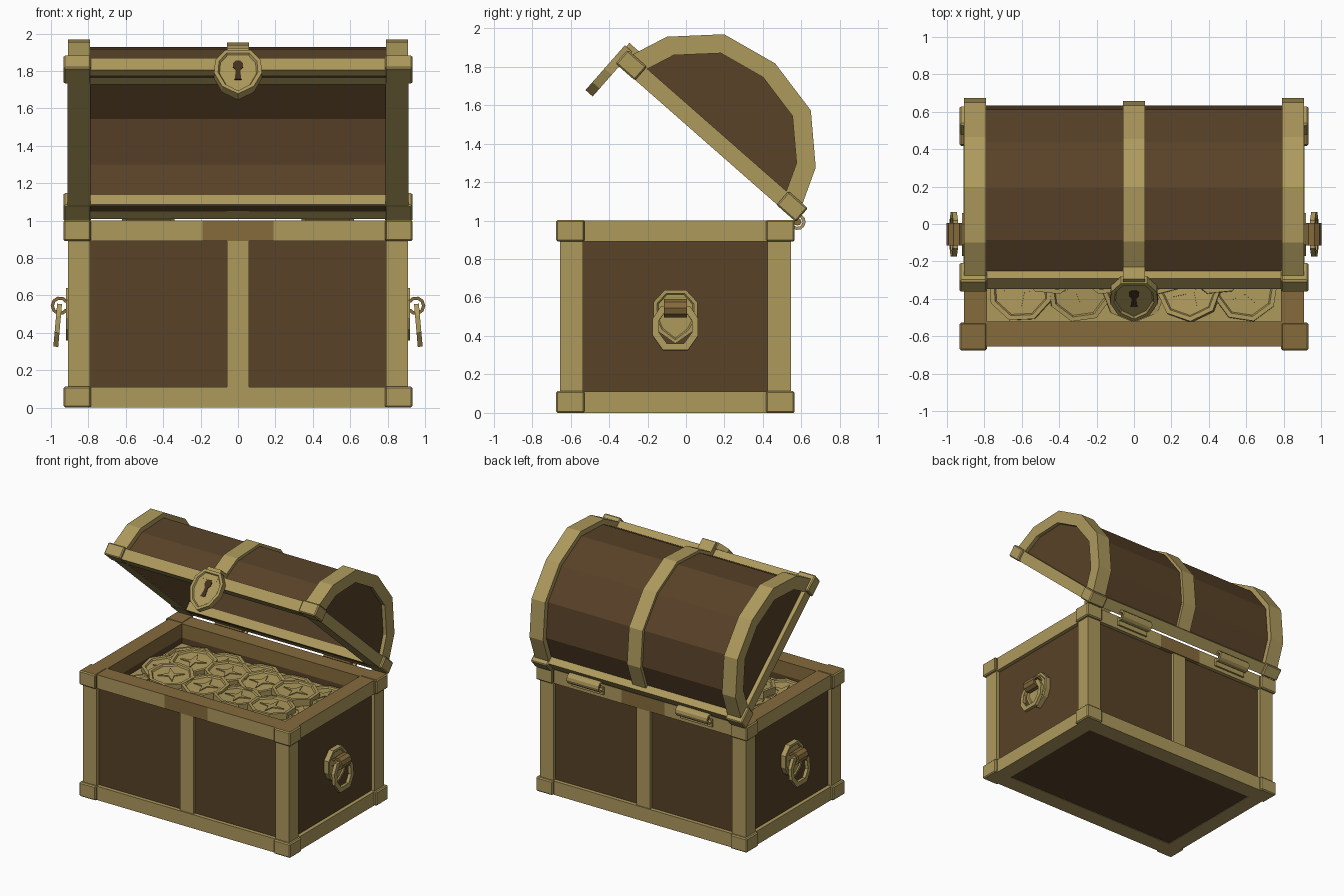
import bpy, bmesh, math, random
from mathutils import Matrix, Vector

if "Cube" in bpy.data.objects:
    bpy.data.objects.remove(bpy.data.objects["Cube"])

random.seed(4)


def material(name, rgb):
    m = bpy.data.materials.new(name)
    m.diffuse_color = (*rgb, 1)
    m.use_nodes = True
    m.node_tree.nodes["Principled BSDF"].inputs["Base Color"].default_value = m.diffuse_color
    return m


WOOD = material("dark wood", (0.098, 0.054, 0.021))
GOLD = material("old gold", (0.42, 0.32, 0.108))
DULL = material("tarnished gold", (0.235, 0.145, 0.045))
HOLE = material("keyhole brown", (0.06, 0.03, 0.012))
YC = -0.055                       # centre of the box in y
ID = Matrix.Identity(4)
# opened lid: hinge line at the back edge of the box
LID = (Matrix.Translation((0, 0.573, 0.995)) @ Matrix.Rotation(math.radians(-41.3), 4, 'X')
       @ Matrix.Translation((0, -0.624, 0)))


def finish(name, bm, mat, matrix=ID):
    bmesh.ops.recalc_face_normals(bm, faces=bm.faces)
    me = bpy.data.meshes.new(name)
    bm.to_mesh(me)
    bm.free()
    me.materials.append(mat)
    ob = bpy.data.objects.new(name, me)
    ob.matrix_world = matrix
    bpy.context.collection.objects.link(ob)
    return ob


def prism(name, pts, a, b, mat, axis='X', matrix=ID, inset=None):
    """Extrude a 2D outline from a to b; optionally sink the b cap."""
    bm = bmesh.new()
    place = {'X': lambda t, p, q: (t, p, q), 'Y': lambda t, p, q: (p, t, q),
             'Z': lambda t, p, q: (p, q, t)}[axis]
    va = [bm.verts.new(place(a, *p)) for p in pts]
    vb = [bm.verts.new(place(b, *p)) for p in pts]
    bm.faces.new(va)
    cap = bm.faces.new(vb)
    for i in range(len(pts)):
        j = (i + 1) % len(pts)
        bm.faces.new((va[i], va[j], vb[j], vb[i]))
    if inset:
        bmesh.ops.recalc_face_normals(bm, faces=bm.faces)
        bmesh.ops.inset_individual(bm, faces=[cap], thickness=inset[0])
        bmesh.ops.inset_individual(bm, faces=[cap], thickness=0.008, depth=-inset[1])
    return finish(name, bm, mat, matrix)


def box(name, x, y, z, mat, matrix=ID, bevel=0):
    x, y = sorted(x), sorted(y)
    ob = prism(name, [(x[0], y[0]), (x[1], y[0]), (x[1], y[1]), (x[0], y[1])],
               z[0], z[1], mat, 'Z', matrix)
    if bevel:
        m = ob.modifiers.new("bevel", 'BEVEL')
        m.width, m.segments = bevel, 1
    return ob


def dull_top(ob):
    """Tarnish the upward rim faces and those facing into the box."""
    ob.data.materials.append(DULL)
    for p in ob.data.polygons:
        c = p.center - Vector((0, YC, 0))
        if p.normal.z > 0.9 or (p.normal.x * c.x + p.normal.y * c.y) < -0.1:
            p.material_index = 1


# --- box walls and floor
for s in (-1, 1):
    box("side_wall", (s * 0.79, s * 0.88), (YC - 0.57, YC + 0.57), (0.02, 0.97), WOOD)
    box("long_wall", (-0.88, 0.88), (YC + s * 0.475, YC + s * 0.57), (0.02, 0.97), WOOD)
box("floor", (-0.8, 0.8), (YC - 0.5, YC + 0.5), (0.004, 0.08), WOOD)

# --- metal frame of the box
for z0, z1 in ((0, 0.11), (0.89, 1.0)):
    for s in (-1, 1):
        rails = [box("side_rail", (s * 0.785, s * 0.91), (YC - 0.6, YC + 0.6), (z0, z1), GOLD)]
        for x0, x1 in ((-0.8, -0.19), (-0.19, 0.19), (0.19, 0.8)):
            mat = DULL if z0 > 0.5 and x1 == 0.19 else GOLD
            rails.append(box("long_rail", (x0, x1), (YC + s * 0.467, YC + s * 0.6), (z0, z1), mat))
        for t in (-1, 1):
            rails.append(box("corner_block", (s * 0.786, s * 0.932), (YC + t * 0.472, YC + t * 0.62),
                             (z0, z1 + 0.003), GOLD, bevel=0.008))
        if z0 > 0.5:
            for r in rails:
                dull_top(r)
for s in (-1, 1):
    for t in (-1, 1):
        box("corner_post", (s * 0.79, s * 0.91), (YC + t * 0.48, YC + t * 0.6), (0.1, 0.9), GOLD)
    box("centre_strap", (-0.06, 0.06), (YC + s * 0.56, YC + s * 0.592), (0.1, 0.9), GOLD)

# --- arched lid, modelled closed and then tilted open
HALF = [(0.6, 0.0), (0.592, 0.08), (0.515, 0.278), (0.3, 0.484)]
ARC = HALF + [(0, 0.545)] + [(-y, z) for y, z in reversed(HALF)]


def scaled(k):
    return [(y * k, z * k) for y, z in ARC]


def arch(name, k_out, k_in, x0, x1, mat):
    prism(name, scaled(k_out) + scaled(k_in)[::-1], x0, x1, mat, 'X', LID)


arch("lid_planks", 0.93, 0.82, -0.8, 0.8, WOOD)
arch("lid_centre_band", 0.97, 0.9, -0.06, 0.06, GOLD)
for s in (-1, 1):
    arch("lid_end_band", 1.0, 0.825, s * 0.79, s * 0.91, GOLD)
    prism("lid_end_panel", scaled(0.85), s * 0.788, s * 0.88, WOOD, 'X',
          LID @ Matrix.Translation((0, 0, 0.004)))
    box("lid_side_rail", (s * 0.79, s * 0.912), (-0.6, 0.6), (0, 0.085), GOLD, LID)
    box("lid_long_rail", (-0.8, 0.8), (s * 0.485, s * 0.603), (0, 0.085), GOLD, LID)
    for t in (-1, 1):
        box("lid_corner_block", (s * 0.786, s * 0.932), (t * 0.49, t * 0.624), (-0.003, 0.092),
            GOLD, LID, bevel=0.008)


def mirrored(half):
    return half + [(-p, q) for p, q in reversed(half) if p]


# --- lock shield with keyhole, on the lid front
shield = mirrored([(0, -0.21), (0.085, -0.155), (0.128, -0.06), (0.122, 0.03), (0.07, 0.1)])
prism("lock_shield", shield, -0.6, -0.65, GOLD, 'Y', LID, inset=(0.022, 0.012))
box("lock_strap", (-0.06, 0.06), (-0.64, -0.55), (0.03, 0.125), GOLD, LID)
keyhole = mirrored([(0.018, -0.1), (0.013, -0.05), (0.013, -0.03), (0.027, -0.012),
                    (0.027, 0.015), (0.012, 0.032)])
prism("keyhole", keyhole, -0.635, -0.643, HOLE, 'Y', LID)


def curl(p, q, r_out, r_in, a0, a1, n=8):
    """Open ring profile, like a rolled strip."""
    ang = [math.radians(a0 + (a1 - a0) * i / n) for i in range(n + 1)]
    return ([(p + r_out * math.cos(a), q + r_out * math.sin(a)) for a in ang]
            + [(p + r_in * math.cos(a), q + r_in * math.sin(a)) for a in reversed(ang)])


# --- hinges at the back
for s in (-1, 1):
    prism("hinge_barrel", curl(0.58, 0.993, 0.042, 0.026, -130, 120),
          s * 0.34, s * 0.62, GOLD)
    prism("hinge_pin", curl(0.58, 0.993, 0.02, 0.0, 0, 315, 7)[:8], s * 0.36, s * 0.6, DULL)
    box("hinge_leaf", (s * 0.34, s * 0.62), (0.535, 0.56), (0.92, 0.98), GOLD)

# --- side handles: backplate, rolled bracket and hanging pull
plate = mirrored([(0, 0.36), (0.085, 0.42), (0.115, 0.48), (0.115, 0.575), (0.055, 0.64)])
pull_out = [(0.075, 0.555), (0.118, 0.49), (0.118, 0.4), (0.065, 0.325)]
pull_in = [(0.05, 0.53), (0.085, 0.48), (0.085, 0.415), (0.045, 0.36)]


def shift(pts):
    return [(p + YC, q) for p, q in pts]


for s in (-1, 1):
    prism("handle_plate", shift(plate), s * 0.875, s * 0.92, GOLD, inset=(0.02, 0.008))
    start = 0 if s > 0 else 180
    prism("handle_bracket", curl(s * 0.952, 0.545, 0.05, 0.032, start - 150, start + 150),
          YC - 0.06, YC + 0.06, DULL, 'Y')
    u = mirrored(pull_out) + mirrored(pull_in)[::-1]
    tilt = (Matrix.Translation((s * 0.955, 0, 0.545)) @ Matrix.Rotation(math.radians(-s * 5), 4, 'Y')
            @ Matrix.Translation((0, 0, -0.545)))
    prism("handle_pull", shift(u), -0.013, 0.013, GOLD, matrix=tilt)
    box("handle_bar", (-0.013, 0.013), (YC - 0.075, YC + 0.075), (0.53, 0.555), GOLD, tilt)

# --- treasure: a filler bed and octagonal coins with a four-pointed star
box("treasure_bed", (-0.79, 0.79), (YC - 0.475, YC + 0.475), (0.7, 0.84), GOLD)
octagon = [(0.175 * math.cos(math.pi * (i + .5) / 4), 0.175 * math.sin(math.pi * (i + .5) / 4))
           for i in range(8)]
star = [((0.1, 0.028)[i % 2] * math.cos(math.pi * i / 4),
         (0.1, 0.028)[i % 2] * math.sin(math.pi * i / 4)) for i in range(8)]
spots = [(-0.6 + 0.3 * i, YC - 0.295 + 0.295 * j, 0.84) for i in range(5) for j in range(3)]
spots += [(-0.45 + 0.3 * i, YC - 0.15 + 0.3 * j, 0.885) for i in range(4) for j in range(2)]
for x, y, z in spots:
    flat = 0.12 if z < 0.86 else 0.07
    pose = (Matrix.Translation((x + random.uniform(-.01, .01), y, z + random.uniform(0, 0.015)))
            @ Matrix.Rotation(random.uniform(-flat, flat), 4, 'X')
            @ Matrix.Rotation(random.uniform(-flat, flat), 4, 'Y')
            @ Matrix.Rotation(random.uniform(0, 0.7), 4, 'Z'))
    prism("coin", octagon, -0.025, 0.03, GOLD, 'Z', pose, inset=(0.025, 0.012))
    prism("coin_star", star, 0.015, 0.025, GOLD, 'Z', pose)
